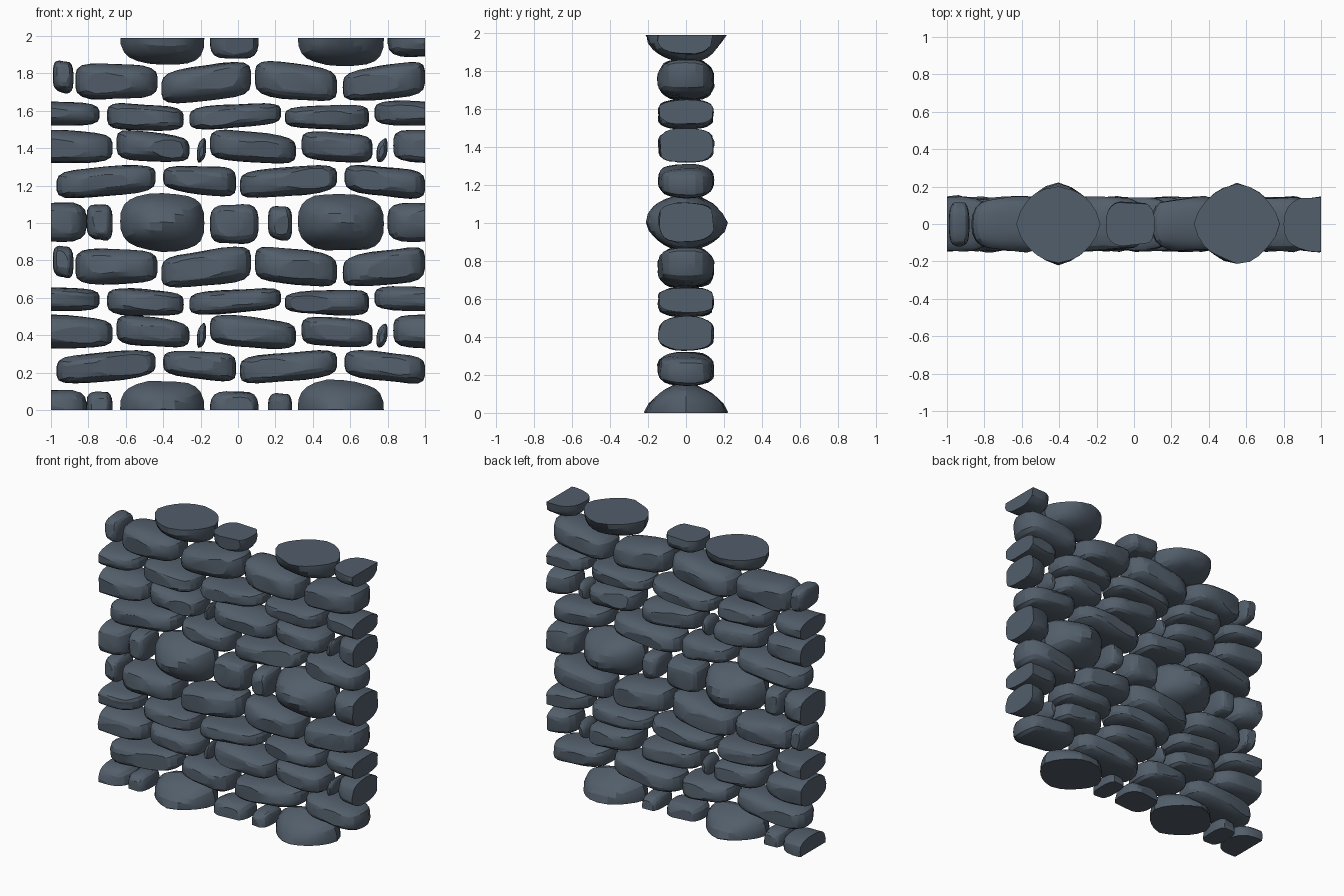
import bpy, bmesh
from mathutils import Vector, noise

if "Cube" in bpy.data.objects:
    bpy.data.objects.remove(bpy.data.objects["Cube"], do_unlink=True)

slate = bpy.data.materials.new("slate_grey")
slate.use_nodes = True
colour = (0.085, 0.112, 0.145, 1)
slate.diffuse_color = colour
slate.node_tree.nodes["Principled BSDF"].inputs["Base Color"].default_value = colour

WALL_TOP = 1.99
PERIOD = 0.99          # the courses repeat once up the wall

# depth, front roundness, depth roundness for each kind of stone
KINDS = {
    "boulder": (0.215, 2.9, 1.6),
    "slab": (0.15, 4.2, 2.6),
    "cobble": (0.12, 3.6, 3.0),
    "chip": (0.09, 2.6, 2.4),
}


def mix(a, b, t):
    return a + (b - a) * t


def trim(bm, point, outward):
    """Slice the stone on a plane and cap the open side."""
    geom = bm.verts[:] + bm.edges[:] + bm.faces[:]
    cut = bmesh.ops.bisect_plane(bm, geom=geom, plane_co=point, plane_no=outward,
                                 clear_outer=True, dist=0.0001)
    rim = [e for e in cut["geom_cut"] if isinstance(e, bmesh.types.BMEdge)]
    if rim:
        bmesh.ops.holes_fill(bm, edges=rim, sides=0)


def stone(name, kind, outline, shift=0, lift=0):
    """outline: left, right, then bottom and top at each end, in hundredths."""
    left, right, low_l, top_l, low_r, top_r = [v / 100 for v in outline]
    depth, p, q = KINDS[kind]
    bm = bmesh.new()
    bmesh.ops.create_cube(bm, size=2)
    bmesh.ops.subdivide_edges(bm, edges=bm.edges[:], cuts=5, use_grid_fill=True)
    seed = Vector((left * 9, low_l * 7, lift * 5))
    for v in bm.verts:
        x, y, z = v.co
        face = (abs(x) ** p + abs(z) ** p) ** (1 / p)
        size = (face ** q + abs(y) ** q) ** (1 / q)
        x, y, z = v.co / size
        # uneven, hand-broken surface
        rough = 1 + 0.09 * noise.noise(Vector((x, y, z)) * 1.3 + seed)
        t = (x + 1) / 2
        low, top = mix(low_l, low_r, t), mix(top_l, top_r, t)
        v.co = (mix(left, right, t) + shift, y * depth * rough,
                mix(low, top, (z * rough + 1) / 2) + lift)
    # chip a flat facet off the front and the back of each stone
    if kind != "boulder":
        middle = Vector(((left + right) / 2 + shift, 0, (low_l + top_r) / 2 + lift))
        for side in (-1, 1):
            lean = noise.noise_vector(seed + Vector((side, 0.5, 0.3))) * 0.35
            normal = Vector((lean.x, side, lean.z)).normalized()
            trim(bm, middle + normal * depth * 0.93, normal)
    # the wall is sliced flat on its outer limits
    for point, outward in (((1, 0, 0), (1, 0, 0)), ((-1, 0, 0), (-1, 0, 0)),
                           ((0, 0, 0), (0, 0, -1)), ((0, 0, WALL_TOP), (0, 0, 1))):
        trim(bm, Vector(point), Vector(outward))
    bmesh.ops.recalc_face_normals(bm, faces=bm.faces[:])
    mesh = bpy.data.meshes.new(name)
    bm.to_mesh(mesh)
    bm.free()
    mesh.materials.append(slate)
    obj = bpy.data.objects.new(name, mesh)
    bpy.context.collection.objects.link(obj)
    bpy.ops.object.select_all(action="DESELECT")
    obj.select_set(True)
    bpy.context.view_layer.objects.active = obj
    bpy.ops.object.shade_smooth_by_angle(angle=0.35)


def course(name, lifts, stones):
    """One course of stones; those crossing the left end return at the right end."""
    for lift in lifts:
        for kind, *outline in stones:
            stone(f"{name}_{kind}", kind, outline, 0, lift)
            if outline[0] < -100:
                stone(f"{name}_end_{kind}", kind, outline, 2, lift)


both = (0, PERIOD)

course("long_course", both, [
    ("slab", -97, -44, 13, 29, 18, 33),
    ("slab", -40, -1, 19, 32, 14, 31),
    ("slab", 1, 53, 13, 29, 18, 33),
    ("slab", 57, 100, 18, 33, 13, 29),
])
course("chipped_course", both, [
    ("slab", -117, -67, 33, 52, 33, 49),
    ("slab", -65, -26, 35, 52, 33, 47),
    ("chip", -22, -17, 32, 43, 36, 48),
    ("slab", -15, 31, 35, 52, 32, 47),
    ("slab", 34, 72, 35, 51, 33, 48),
    ("chip", 74, 80, 32, 43, 36, 48),
])
course("thin_course", both, [
    ("slab", -127, -74, 53, 67, 53, 65),
    ("slab", -70, -29, 51, 66, 50, 63),
    ("slab", -26, 23, 50, 63, 54, 66),
    ("slab", 25, 70, 52, 63, 50, 65),
])
course("tilted_course", both, [
    ("cobble", -99, -88, 72, 88, 70, 87),
    ("slab", -87, -43, 67, 87, 68, 85),
    ("slab", -41, 7, 64, 82, 69, 89),
    ("slab", 9, 53, 69, 89, 65, 83),
    ("slab", 56, 100, 65, 82, 69, 89),
])

# boulder course: whole in the middle, halved at the foot and the top
boulders = [
    ("boulder", -63, -18, -13, 15, -16, 16),
    ("cobble", -15, 11, -11, 10, -11, 10),
    ("boulder", 32, 78, -14, 16, -16, 15),
]
fillers = [
    ("cobble", -81, -67, -8, 10, -10, 10),
    ("cobble", 16, 29, -8, 9, -10, 9),
]
end_stone = ("slab", -120, -81, -10, 11, -10, 11)
course("boulder_course", (0, 1, WALL_TOP), boulders)
course("filler", (0, 1), fillers)
course("boulder_course", (1,), [end_stone])
stone("foot_end_slab", "slab", end_stone[1:])
stone("top_end_slab", "slab", end_stone[1:], 2, WALL_TOP)
